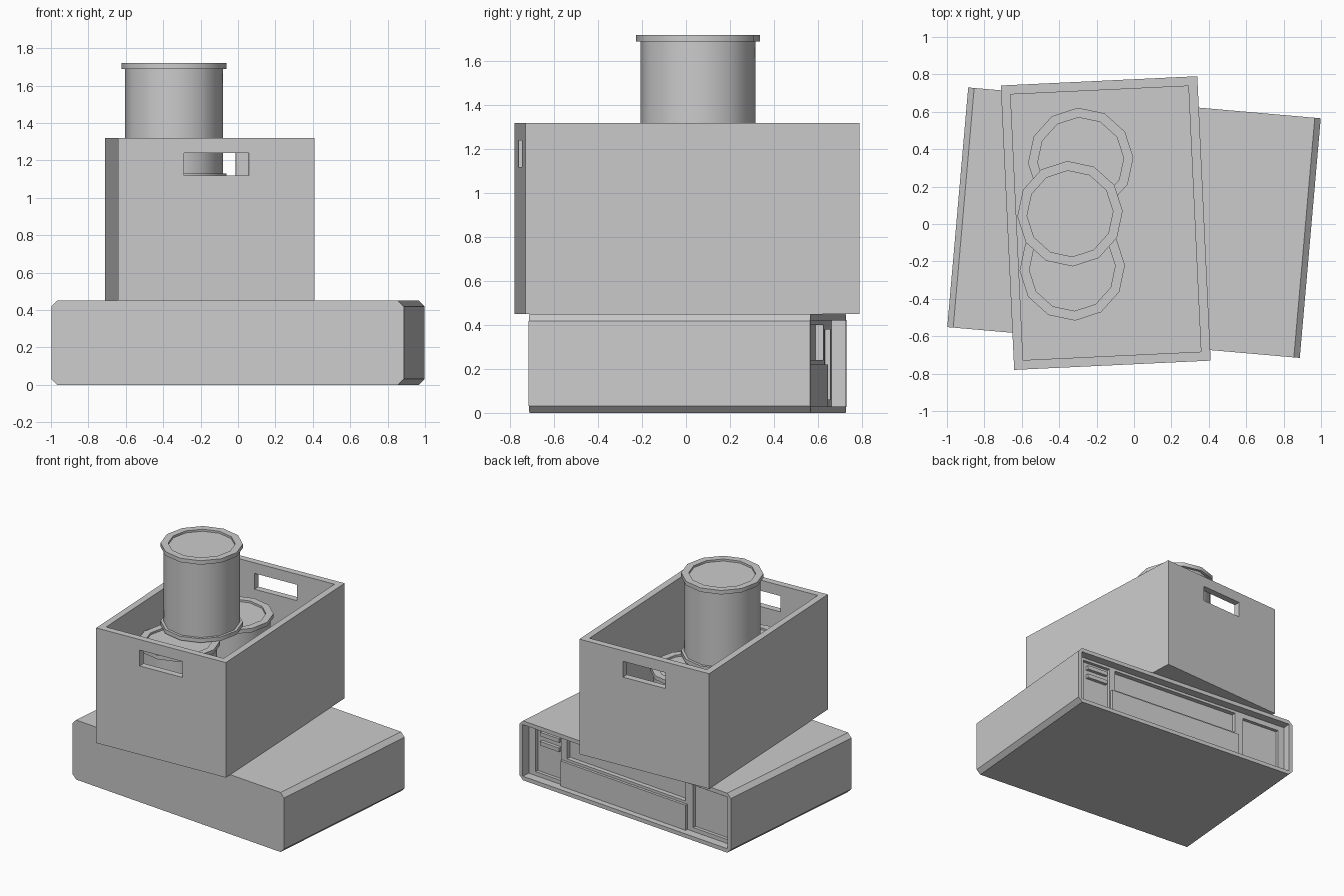
import bpy, bmesh
from math import radians
from mathutils import Matrix, Vector

cube = bpy.data.objects.get("Cube")
if cube:
    bpy.data.objects.remove(cube, do_unlink=True)

grey = bpy.data.materials.new("plain_grey")
grey.use_nodes = True
grey.diffuse_color = (0.6, 0.6, 0.6, 1)
grey.node_tree.nodes["Principled BSDF"].inputs["Base Color"].default_value = grey.diffuse_color


def finish(name, bm, place=Matrix()):
    bmesh.ops.recalc_face_normals(bm, faces=bm.faces)
    mesh = bpy.data.meshes.new(name)
    bm.to_mesh(mesh)
    bm.free()
    mesh.materials.append(grey)
    obj = bpy.data.objects.new(name, mesh)
    obj.matrix_world = place
    bpy.context.collection.objects.link(obj)
    return obj


def box(name, low, high, place):
    low, high = Vector(low), Vector(high)
    bm = bmesh.new()
    bmesh.ops.create_cube(bm, size=1)
    for v in bm.verts:
        v.co = (low + high) / 2 + v.co * (high - low)
    return finish(name, bm, place)


def select(obj):
    bpy.ops.object.select_all(action='DESELECT')
    obj.select_set(True)
    bpy.context.view_layer.objects.active = obj


def cut(obj, cutter):
    cutter.hide_render = True
    mod = obj.modifiers.new("cut", 'BOOLEAN')
    mod.operation, mod.solver, mod.object = 'DIFFERENCE', 'EXACT', cutter
    select(obj)
    bpy.ops.object.modifier_apply(modifier=mod.name)
    bpy.data.objects.remove(cutter, do_unlink=True)


def placed(x, y, z, angle):
    return Matrix.Translation((x, y, z)) @ Matrix.Rotation(radians(angle), 4, 'Z')


# Base unit: chamfered profile extruded from front to back
base_at = placed(0, 0.007, 0, -5)
W, D, H, C = 0.946, 0.643, 0.45, 0.032
half = [(W - C, 0), (W, C), (W, H - C), (W - C, H)]
outline = half + [(-x, z) for x, z in reversed(half)]
bm = bmesh.new()
face = bm.faces.new([bm.verts.new((x, -D, z)) for x, z in outline])
ext = bmesh.ops.extrude_face_region(bm, geom=[face])
bmesh.ops.translate(bm, vec=(0, 2 * D, 0),
                    verts=[g for g in ext["geom"] if isinstance(g, bmesh.types.BMVert)])
base = finish("base_unit", bm, base_at)


# Back of the base; t runs from the left end, depth is measured inward
def back_box(name, t0, t1, z0, z1, outer, inner):
    return box(name, (W - t1, D - inner, z0), (W - t0, D - outer, z1), base_at)


pockets = [(0.03, 1.862, 0.03, 0.42, 0.065),   # whole panel
           (0.09, 0.32, 0.06, 0.40, 0.09),     # slot bay
           (0.37, 1.43, 0.24, 0.40, 0.10),     # long bay
           (1.50, 1.81, 0.06, 0.38, 0.09)]     # square bay
for t0, t1, z0, z1, depth in pockets:
    cut(base, back_box("pocket_cutter", t0, t1, z0, z1, -0.05, depth))

back_box("lower_back_panel", 0.33, 1.45, 0.029, 0.22, 0.045, 0.08)
for i in range(2):
    z = 0.34 - 0.07 * i
    back_box(f"slot_bar_{i + 1}", 0.13, 0.30, z, z + 0.03, 0.065, 0.095)

# Open crate with a hand hole at each end
crate_at = placed(-0.151, 0.005, 0.45, 2.7)
cw, cd, ch, wall = 0.526, 0.761, 0.87, 0.05
crate = box("crate", (-cw, -cd, 0), (cw, cd, ch), crate_at)
cut(crate, box("crate_hollow_cutter", (wall - cw, wall - cd, 0.03),
               (cw - wall, cd - wall, ch + 0.2), crate_at))
cut(crate, box("hand_hole_cutter", (-0.173, -1, 0.67), (0.173, 1, 0.79), crate_at))


# Cans: a mirrored rim profile turned around twelve sides
def can(name, x, y, z, angle):
    height = 0.62
    end = [(0, 0.015), (0.23, 0.015), (0.23, 0), (0.282, 0), (0.282, 0.03), (0.262, 0.03)]
    profile = end + [(r, height - h) for r, h in reversed(end)]
    bm = bmesh.new()
    verts = [bm.verts.new((r, 0, h)) for r, h in profile]
    edges = [bm.edges.new(pair) for pair in zip(verts, verts[1:])]
    bmesh.ops.spin(bm, geom=verts + edges, axis=(0, 0, 1), cent=(0, 0, 0),
                   angle=radians(360), steps=12)
    bmesh.ops.remove_doubles(bm, verts=bm.verts, dist=0.0005)
    obj = finish(name, bm, placed(x, y, z, angle))
    select(obj)
    bpy.ops.object.shade_smooth_by_angle(angle=radians(35))


can("back_can", -0.285, 0.34, 0.48, 3)
can("front_can", -0.33, -0.235, 0.48, 3)
can("top_can", -0.342, 0.055, 1.10, 3)
